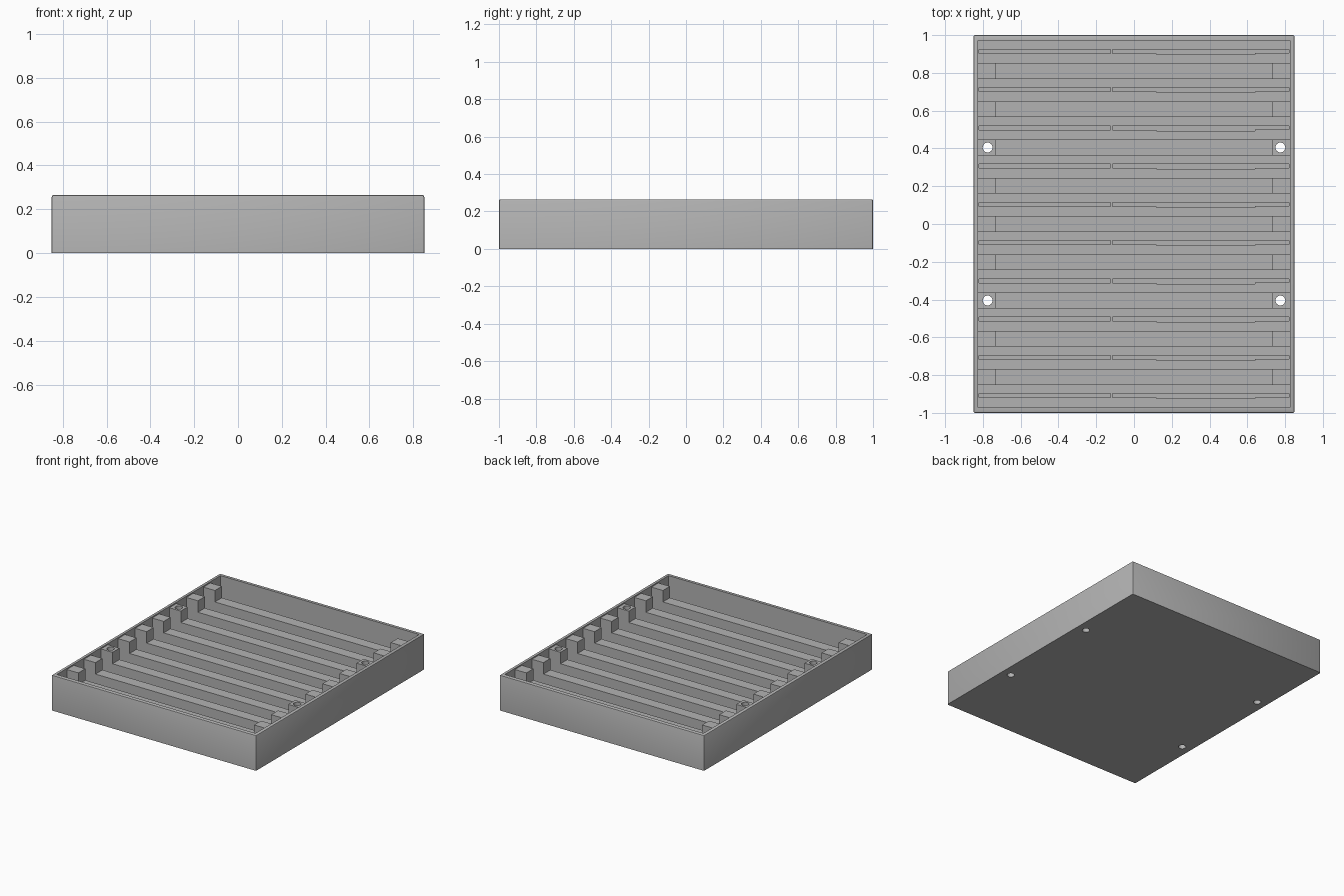
import bpy, bmesh, math

if "Cube" in bpy.data.objects:
    bpy.data.objects.remove(bpy.data.objects["Cube"])

grey = bpy.data.materials.new("plain grey")
grey.diffuse_color = (0.45, 0.45, 0.45, 1)
grey.use_nodes = True
grey.node_tree.nodes["Principled BSDF"].inputs["Base Color"].default_value = grey.diffuse_color

PITCH = 0.2025      # spacing of the slots
HEIGHT = 0.265
SLOTS = [(i - 4.5) * PITCH for i in range(10)]


def prism(bm, outline, z0, z1):
    """Closed vertical prism over a counter-clockwise outline."""
    low = [bm.verts.new((x, y, z0)) for x, y in outline]
    high = [bm.verts.new((x, y, z1)) for x, y in outline]
    bm.faces.new(low[::-1])
    bm.faces.new(high)
    n = len(outline)
    for i in range(n):
        j = (i + 1) % n
        bm.faces.new((low[i], low[j], high[j], high[i]))


def rect(hx, y0, y1):
    return [(-hx, y0), (hx, y0), (hx, y1), (-hx, y1)]


def make(name, solids):
    bm = bmesh.new()
    for outline, z0, z1 in solids:
        prism(bm, outline, z0, z1)
    me = bpy.data.meshes.new(name)
    bm.to_mesh(me)
    bm.free()
    ob = bpy.data.objects.new(name, me)
    bpy.context.collection.objects.link(ob)
    me.materials.append(grey)
    return ob


# Outer tray block with softened rim and upright corners
tray = make("slotted_tray", [(rect(0.85, -1, 1), 0, HEIGHT)])
bm = bmesh.new()
bm.from_mesh(tray.data)
edges = [e for e in bm.edges if max(v.co.z for v in e.verts) > 0.1]
bmesh.ops.bevel(bm, geom=edges, offset=0.008, segments=2, profile=0.5, affect='EDGES')
bm.to_mesh(tray.data)
bm.free()


def cut(name, solids):
    cutter = make(name, solids)
    cutter.hide_render = True
    mod = tray.modifiers.new(name, 'BOOLEAN')
    mod.operation = 'DIFFERENCE'
    mod.solver = 'EXACT'
    mod.object = cutter
    bpy.context.view_layer.objects.active = tray
    bpy.ops.object.modifier_apply(modifier=name)
    bpy.data.objects.remove(cutter)


# Shallow recess that sets the side block tops just under the rim
cut("rim_recess", [(rect(0.825, -0.96, 0.96), 0.256, 0.30)])
# Middle recess that leaves low ridges between the side blocks
cut("ridge_recess", [(rect(0.73, -0.955, 0.955), 0.17, 0.31)])
# Ten wide slots reaching the side walls
cut("slots", [(rect(0.825, y - 0.06, y + 0.06), 0.10, 0.32) for y in SLOTS])

# Narrow stepped grooves, interrupted by a small key
grooves = []
for y in SLOTS:
    left = [(-0.82, -0.008), (-0.125, -0.008), (-0.125, 0.013), (-0.82, 0.013)]
    right = [(-0.115, -0.008), (0.12, -0.008), (0.12, -0.013), (0.64, -0.013),
             (0.64, -0.006), (0.82, -0.006), (0.82, 0.013), (-0.115, 0.013)]
    for shape in (left, right):
        grooves.append(([(px, y + py) for px, py in shape], 0.03, 0.33))
cut("grooves", grooves)

# Four screw holes through the side blocks
holes = []
for x in (-0.775, 0.775):
    for y in (-2 * PITCH, 2 * PITCH):
        ring = [(x + 0.026 * math.cos(a * math.pi / 12),
                 y + 0.026 * math.sin(a * math.pi / 12)) for a in range(24)]
        holes.append((ring, -0.05, 0.34))
cut("screw_holes", holes)

# Smooth the small rounds while keeping hard edges
bpy.ops.object.select_all(action='DESELECT')
tray.select_set(True)
bpy.context.view_layer.objects.active = tray
bpy.ops.object.shade_smooth_by_angle(angle=math.radians(30))
